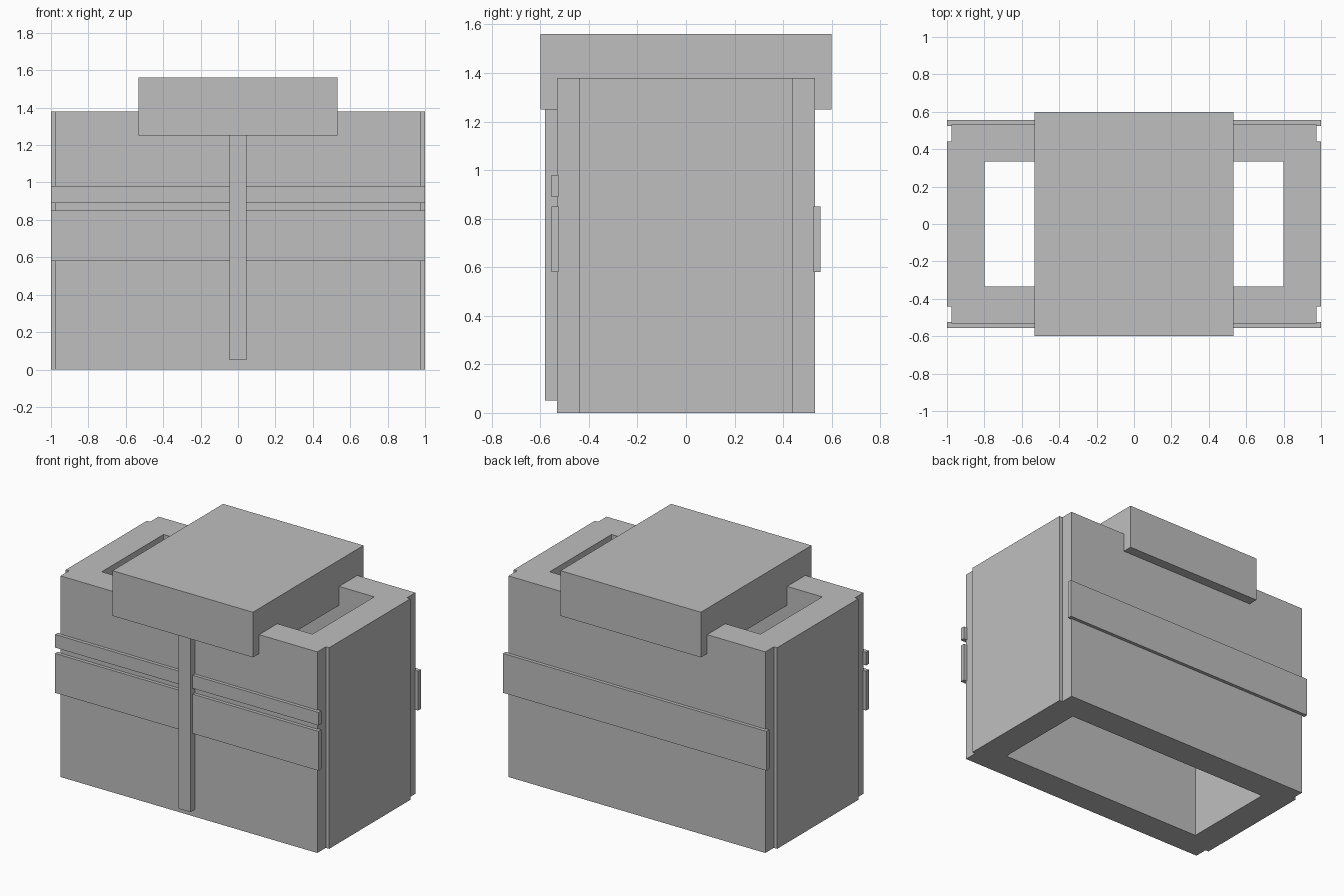
import bpy
import bmesh
from mathutils import Vector

default = bpy.data.objects.get("Cube")
if default:
    bpy.data.objects.remove(default, do_unlink=True)

grey = bpy.data.materials.new("plain grey")
grey.use_nodes = True
colour = (0.52, 0.52, 0.52, 1)
grey.diffuse_color = colour
grey.node_tree.nodes["Principled BSDF"].inputs["Base Color"].default_value = colour


def finish(name, bm):
    bmesh.ops.recalc_face_normals(bm, faces=bm.faces)
    mesh = bpy.data.meshes.new(name)
    bm.to_mesh(mesh)
    bm.free()
    mesh.materials.append(grey)
    obj = bpy.data.objects.new(name, mesh)
    bpy.context.collection.objects.link(obj)
    return obj


def box(name, low, high):
    """Box between two opposite corners."""
    low, high = Vector(low), Vector(high)
    bm = bmesh.new()
    bmesh.ops.create_cube(bm, size=1)
    bmesh.ops.scale(bm, vec=high - low, verts=bm.verts)
    bmesh.ops.translate(bm, vec=(low + high) / 2, verts=bm.verts)
    return finish(name, bm)


def tube(name, loops, height):
    """Extrude a flat outline with a hole straight up."""
    bm = bmesh.new()
    for loop in loops:
        verts = [bm.verts.new((x, y, 0)) for x, y in loop]
        for a, b in zip(verts, verts[1:] + verts[:1]):
            bm.edges.new((a, b))
    bmesh.ops.triangle_fill(bm, use_beauty=True, edges=bm.edges[:])
    top = bmesh.ops.extrude_face_region(bm, geom=bm.faces[:], use_keep_orig=True)
    moved = [g for g in top["geom"] if isinstance(g, bmesh.types.BMVert)]
    bmesh.ops.translate(bm, vec=(0, 0, height), verts=moved)
    bmesh.ops.dissolve_limit(bm, angle_limit=0.01, verts=bm.verts[:], edges=bm.edges[:])
    return finish(name, bm)


# Open-ended body with raised side panels
corner = [(1, 0.44), (0.975, 0.44), (0.975, 0.532)]
outline = (corner
           + [(-x, y) for x, y in reversed(corner)]
           + [(-x, -y) for x, y in corner]
           + [(x, -y) for x, y in reversed(corner)])
opening = [(0.8, 0.335), (-0.8, 0.335), (-0.8, -0.335), (0.8, -0.335)]
tube("body", [outline, opening], 1.38)

# Cap across the top
box("top_cap", (-0.533, -0.6, 1.25), (0.533, 0.6, 1.56))

# Bands around the front and back
box("front_wide_band", (-1, -0.555, 0.58), (1, -0.525, 0.85))
box("front_narrow_band", (-1, -0.555, 0.89), (1, -0.525, 0.98))
box("back_wide_band", (-1, 0.525, 0.58), (1, 0.555, 0.85))

# Upright strip down the middle of the front
box("front_centre_strip", (-0.045, -0.58, 0.05), (0.045, -0.525, 1.25))
